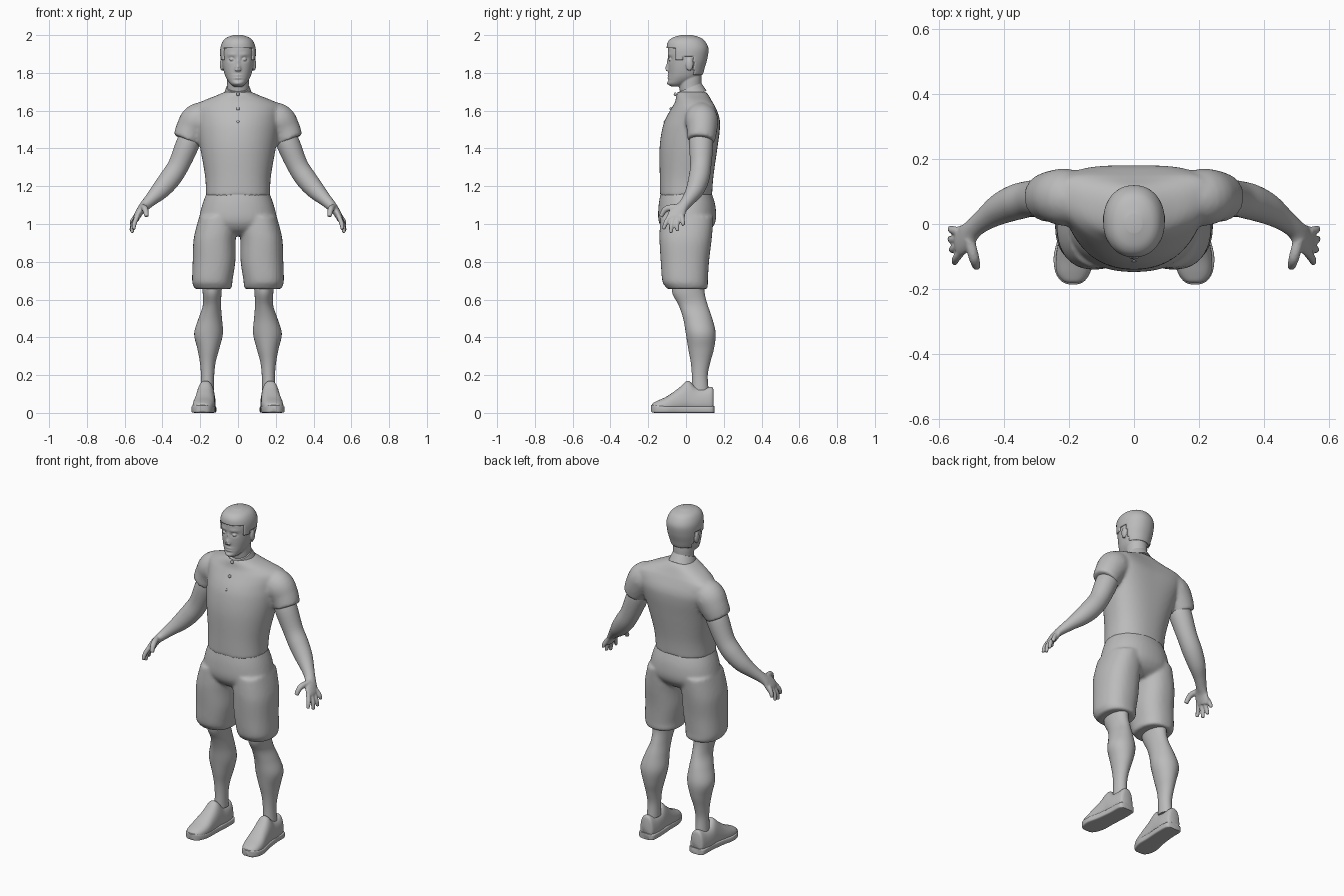
import bpy, bmesh, math
from mathutils import Vector

grey = bpy.data.materials.new("plain grey")
grey.diffuse_color = (0.5, 0.5, 0.5, 1)
X, Y, Z = Vector((1, 0, 0)), Vector((0, 1, 0)), Vector((0, 0, 1))


def spline(rows, steps):
    """Smooth interpolation through rows of numbers."""
    out = []
    for i in range(len(rows) - 1):
        a, b, c, d = (rows[max(i - 1, 0)], rows[i], rows[i + 1],
                      rows[min(i + 2, len(rows) - 1)])
        for s in range(steps):
            t = s / steps
            out.append([0.5 * (2 * q + (r - p) * t + (2 * p - 5 * q + 4 * r - w) * t * t
                               + (3 * q - p - 3 * r + w) * t ** 3)
                        for p, q, r, w in zip(a, b, c, d)])
    return out + [list(rows[-1])]


def tube(bm, rows, axis=None, hint=X, power=2.0, n=32, steps=5, side=1, warp=None):
    """Loft rings (x, y, z, radius along hint, radius across)."""
    rows = spline(rows, steps)
    cen = [Vector(r[:3]) for r in rows]
    rings = []
    for i, r in enumerate(rows):
        t = axis or (cen[min(i + 1, len(cen) - 1)] - cen[max(i - 1, 0)])
        t = t.normalized()
        u = (hint - t * hint.dot(t)).normalized()
        v = t.cross(u)
        ring = []
        for k in range(n):
            c, s = math.cos(math.tau * k / n), math.sin(math.tau * k / n)
            e = 2 / power
            p = (cen[i] + u * max(r[3], 0.001) * math.copysign(abs(c) ** e, c)
                 + v * max(r[4], 0.001) * math.copysign(abs(s) ** e, s))
            if warp:
                p = warp(p)
            ring.append(bm.verts.new((p.x * side, p.y, p.z)))
        rings.append(ring)
    for a, b in zip(rings, rings[1:]):
        for k in range(n):
            bm.faces.new((a[k], a[(k + 1) % n], b[(k + 1) % n], b[k]))
    bm.faces.new(rings[0])
    bm.faces.new(rings[-1])


def blob(bm, loc, size):
    vs = bmesh.ops.create_uvsphere(bm, u_segments=16, v_segments=10, radius=1)["verts"]
    for v in vs:
        v.co = Vector(loc) + Vector([a * b for a, b in zip(v.co, size)])


def finish(bm, name, mirror=False, voxel=0, smooth=3):
    bmesh.ops.recalc_face_normals(bm, faces=bm.faces)
    me = bpy.data.meshes.new(name)
    bm.to_mesh(me)
    bm.free()
    me.materials.append(grey)
    me.polygons.foreach_set("use_smooth", [True] * len(me.polygons))
    me.set_sharp_from_angle(angle=math.radians(50))
    ob = bpy.data.objects.new(name, me)
    bpy.context.collection.objects.link(ob)
    if voxel:
        m = ob.modifiers.new("blend", "REMESH")
        m.mode, m.voxel_size, m.use_smooth_shade = "VOXEL", voxel, True
        m = ob.modifiers.new("soften", "SMOOTH")
        m.factor, m.iterations = 0.5, smooth
    if mirror:
        ob.modifiers.new("mirror", "MIRROR")
    return ob


# Shirt: torso with sides swept back, plus sleeves
def sweep_back(p):
    k = min(max((p.z - 1.15) / 0.4, 0), 1)
    return Vector((p.x, p.y + k * p.x * p.x, p.z))


bm = bmesh.new()
tube(bm, [(0, 0, 1.148, .17, .138), (0, .003, 1.25, .174, .142), (0, .013, 1.4, .2, .153),
          (0, .026, 1.5, .218, .153), (0, .035, 1.56, .228, .142), (0, .04, 1.62, .235, .113),
          (0, .04, 1.65, .19, .097), (0, .035, 1.68, .115, .086), (0, .03, 1.7, .07, .075)],
     axis=Z, power=2.25, n=48, warp=sweep_back)
for s in (1, -1):
    tube(bm, [(.14, .075, 1.575, .075, .075), (.21, .082, 1.55, .088, .09),
              (.247, .085, 1.5, .08, .083), (.275, .08, 1.443, .073, .072)], hint=Y, side=s)
finish(bm, "shirt", voxel=.01, smooth=4)

# Tilted stand collar
bm = bmesh.new()
tube(bm, [(0, .032, 1.675, .078, .082), (0, .024, 1.7, .07, .075), (0, .018, 1.722, .063, .068)],
     axis=Vector((0, -.365, .93)))
finish(bm, "collar")

# Front buttons
bm = bmesh.new()
for y, z in ((-.057, 1.687), (-.079, 1.61), (-.11, 1.54)):
    blob(bm, (0, y, z), (.009, .008, .009))
finish(bm, "buttons")

# Shorts: hips blended into two wide legs
bm = bmesh.new()
tube(bm, [(0, 0, 1.175, .162, .132), (0, .005, 1.1, .19, .15), (0, .006, 1.02, .205, .152),
          (0, .005, .97, .18, .125), (0, .005, .94, .11, .08)], axis=Z, power=2.2, n=40)
for s in (1, -1):
    tube(bm, [(.108, .005, 1.04, .097, .14), (.118, 0, .96, .109, .14), (.125, -.003, .9, .112, .137),
              (.127, -.006, .8, .113, .128), (.136, -.005, .7, .107, .121),
              (.133, .003, .67, .102, .113), (.133, .005, .655, .094, .105)],
         axis=Z, power=2.3, side=s)
finish(bm, "shorts", voxel=.01, smooth=4)

# Bare legs
bm = bmesh.new()
tube(bm, [(.135, .015, .72, .055, .085), (.137, .012, .64, .05, .086), (.138, .038, .57, .048, .077),
          (.147, .062, .5, .062, .077), (.156, .078, .42, .076, .079), (.157, .08, .34, .058, .068),
          (.16, .077, .27, .042, .052), (.161, .073, .2, .035, .042), (.163, .075, .12, .036, .045)],
     axis=-Z)
finish(bm, "legs", mirror=True)

# Shoe uppers, narrowing towards the ankle
def narrow(p):
    return Vector((.17 + (p.x - .17) * (1.05 - 2.2 * max(p.z, 0)), p.y, p.z))


bm = bmesh.new()
tube(bm, [(.168, .146, .065, .03, .055), (.168, .135, .072, .046, .066), (.168, .09, .068, .054, .062),
          (.17, .05, .072, .056, .066), (.172, .01, .088, .057, .082), (.176, -.04, .068, .059, .062),
          (.182, -.1, .047, .061, .041), (.187, -.15, .035, .052, .03), (.188, -.175, .03, .034, .022),
          (.188, -.182, .028, .015, .012)], axis=-Y, power=2.5, n=32, warp=narrow)
finish(bm, "shoe_uppers", mirror=True)

# Flat soles
bm = bmesh.new()
tube(bm, [(.168, .15, .018, .028, .018), (.168, .135, .018, .05, .018), (.168, .06, .018, .053, .018),
          (.176, -.03, .018, .056, .018), (.184, -.1, .018, .063, .018), (.188, -.15, .02, .053, .02),
          (.188, -.177, .022, .034, .02), (.188, -.186, .025, .012, .015)], axis=-Y, power=6, n=40)
finish(bm, "shoe_soles", mirror=True)

# Arms with hands and fingers
bm = bmesh.new()
tube(bm, [(.24, .08, 1.49, .06, .055), (.268, .08, 1.42, .064, .062), (.315, .078, 1.31, .056, .056),
          (.36, .068, 1.24, .055, .056), (.41, .047, 1.18, .048, .049), (.46, .014, 1.13, .035, .035),
          (.495, -.015, 1.095, .031, .027), (.517, -.04, 1.07, .042, .021),
          (.535, -.054, 1.038, .046, .018), (.541, -.06, 1.018, .038, .013)], hint=Y)
fingers = [((.533, -.088, 1.04), (.548, -.107, 1.005), (.552, -.12, .972)),
           ((.54, -.068, 1.03), (.556, -.077, .99), (.561, -.08, .953)),
           ((.542, -.045, 1.03), (.559, -.048, .995), (.566, -.045, .962)),
           ((.54, -.023, 1.045), (.559, -.018, 1.015), (.566, -.014, .992)),
           ((.508, -.045, 1.09), (.492, -.105, 1.08), (.484, -.133, 1.04))]
for i, f in enumerate(fingers):
    w = 1.3 if i == 4 else 1
    tube(bm, [(*p, r * w, r * w) for p, r in zip(f, (.013, .0125, .009))], n=12, hint=X)
finish(bm, "arms", mirror=True, voxel=.005, smooth=2)

# Head: face shaped by soft bumps and hollows (x, z, width, height, push in y)
FACE = [(0, 1.825, .013, .016, -.017), (0, 1.855, .009, .022, -.008),
        (.034, 1.872, .015, .01, .013), (.034, 1.897, .025, .009, -.004),
        (0, 1.787, .024, .006, -.006), (0, 1.772, .022, .005, -.006),
        (0, 1.762, .02, .005, .004), (0, 1.743, .02, .012, -.006)]
HEAD = [(0, -.05, 1.728, .022, .025), (0, -.042, 1.742, .04, .052), (0, -.018, 1.765, .058, .076),
        (0, -.006, 1.79, .07, .086), (0, 0, 1.83, .08, .093), (0, .006, 1.875, .086, .1),
        (0, .008, 1.92, .087, .104), (0, .004, 1.957, .076, .093), (0, .003, 1.98, .055, .068),
        (0, .002, 1.994, .018, .022)]


def face(p):
    q = p.copy()
    if p.y < -.02:
        fade = min((-.02 - p.y) / .05, 1)
        for x, z, w, h, push in FACE:
            q.y += fade * push * math.exp(-((abs(p.x) - x) / w) ** 2 - ((p.z - z) / h) ** 2)
    return q


bm = bmesh.new()
tube(bm, HEAD, axis=Z, power=2.15, n=72, steps=8, warp=face)
tube(bm, [(0, .04, 1.66, .062, .062), (0, .024, 1.72, .057, .06), (0, .022, 1.77, .058, .06),
          (0, .02, 1.82, .055, .06)], axis=Z)
for s in (1, -1):
    blob(bm, (s * .034, -.083, 1.871), (.012, .011, .008))
    blob(bm, (s * .009, -.1, 1.815), (.007, .009, .006))
    blob(bm, (s * .086, .018, 1.845), (.01, .02, .034))
finish(bm, "head", voxel=.004, smooth=2)

# Short hair: a shell around the skull, trimmed along the hairline
def hairline(y):
    if y < -.055:
        return 1.932
    if y < -.018:
        return 1.868
    return 1.885 if y < .042 else 1.79


bm = bmesh.new()
tube(bm, [(x, y, z + (.006 if z > 1.9 else 0), a + .007, b + .007) for x, y, z, a, b in HEAD],
     axis=Z, power=2.15, n=64, steps=8)
trim = [f for f in bm.faces
        if f.calc_center_median().z < hairline(f.calc_center_median().y)]
bmesh.ops.delete(bm, geom=trim, context="FACES")
hair = finish(bm, "hair")
m = hair.modifiers.new("thickness", "SOLIDIFY")
m.thickness = .01
